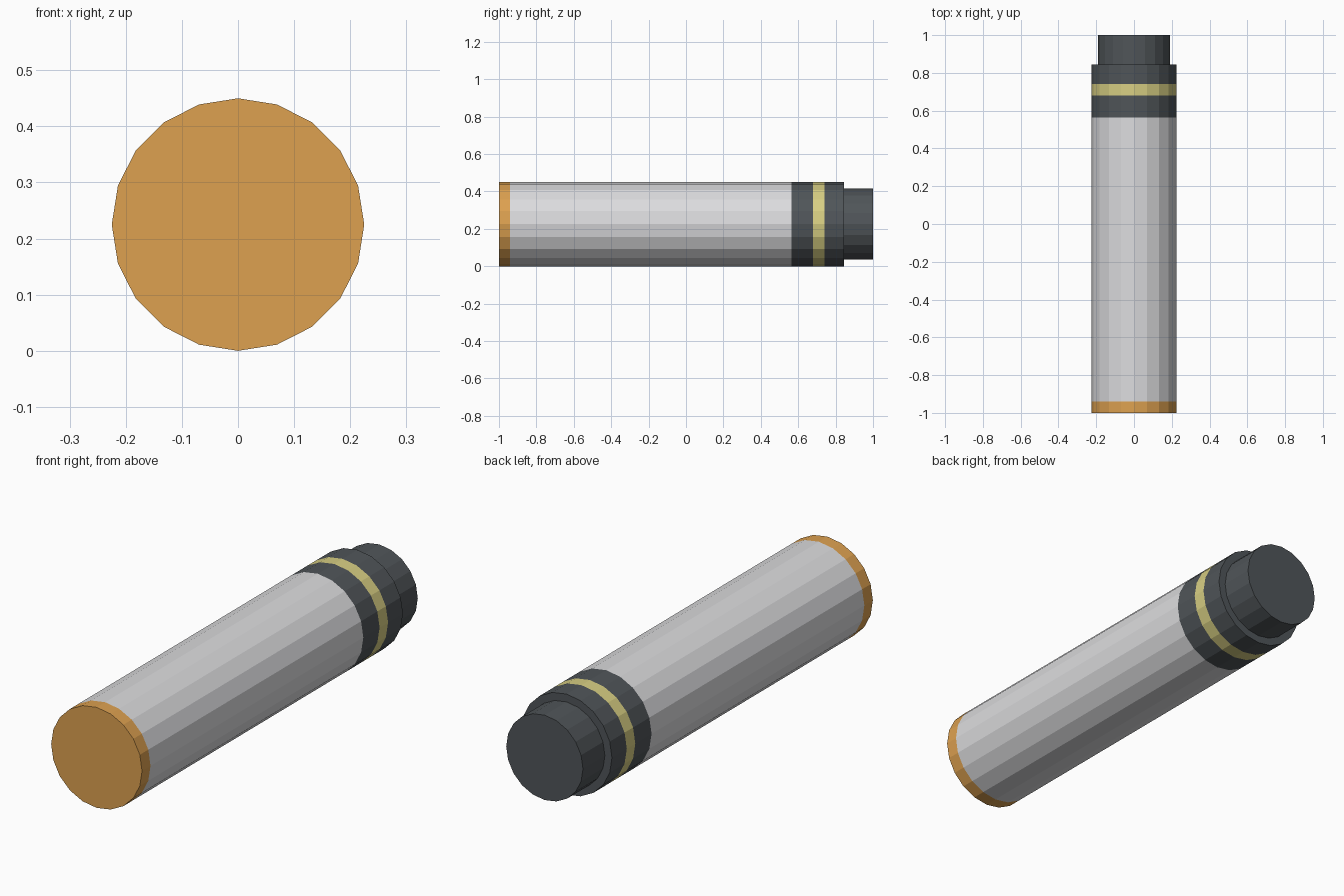
import bpy
import bmesh
from math import cos, sin, tau

cube = bpy.data.objects.get("Cube")
if cube:
    bpy.data.objects.remove(cube, do_unlink=True)

SIDES = 20
RADIUS = 0.225
PLUG_RADIUS = 0.19


def material(name, srgb):
    linear = [((c / 255 + 0.055) / 1.055) ** 2.4 for c in srgb]
    mat = bpy.data.materials.new(name)
    mat.use_nodes = True
    mat.diffuse_color = (*linear, 1)
    mat.node_tree.nodes["Principled BSDF"].inputs["Base Color"].default_value = (*linear, 1)
    return mat


def lathe(name, profile, mat):
    """Sweep (radius, y) points around the long axis; zero radius closes an end."""
    bm = bmesh.new()
    rings = []
    for r, y in profile:
        count = SIDES if r else 0
        rings.append([bm.verts.new((r * cos(tau * i / SIDES), y, RADIUS + r * sin(tau * i / SIDES)))
                      for i in range(count)])
    for a, b in zip(rings, rings[1:]):
        if a and b:
            for i in range(SIDES):
                j = (i + 1) % SIDES
                bm.faces.new((a[i], b[i], b[j], a[j]))
        else:
            bm.faces.new(a or list(reversed(b)))
    bmesh.ops.recalc_face_normals(bm, faces=bm.faces)
    # Open bands need their normals pointed away from the axis
    for f in bm.faces:
        c = f.calc_center_median()
        n = f.normal
        if abs(n.y) < 0.5 and n.x * c.x + n.z * (c.z - RADIUS) < 0:
            f.normal_flip()
    mesh = bpy.data.meshes.new(name)
    bm.to_mesh(mesh)
    bm.free()
    mesh.materials.append(mat)
    obj = bpy.data.objects.new(name, mesh)
    bpy.context.collection.objects.link(obj)


orange = material("orange", (221, 161, 80))
grey = material("light grey", (220, 220, 222))
dark = material("dark slate", (80, 85, 89))
yellow = material("pale yellow", (216, 207, 131))

# Capped front end, then flush bands along the tube
lathe("front_cap", [(0, -1), (RADIUS, -1), (RADIUS, -0.94)], orange)
lathe("tube_body", [(RADIUS, -0.94), (RADIUS, 0.565)], grey)
lathe("collar_front_band", [(RADIUS, 0.565), (RADIUS, 0.68)], dark)
lathe("collar_stripe", [(RADIUS, 0.68), (RADIUS, 0.74)], yellow)

# Rear collar with its shoulder, and the narrower plug
lathe("collar_rear_band", [(RADIUS, 0.74), (RADIUS, 0.845), (PLUG_RADIUS, 0.845)], dark)
lathe("rear_plug", [(PLUG_RADIUS, 0.845), (PLUG_RADIUS, 1), (0, 1)], dark)
